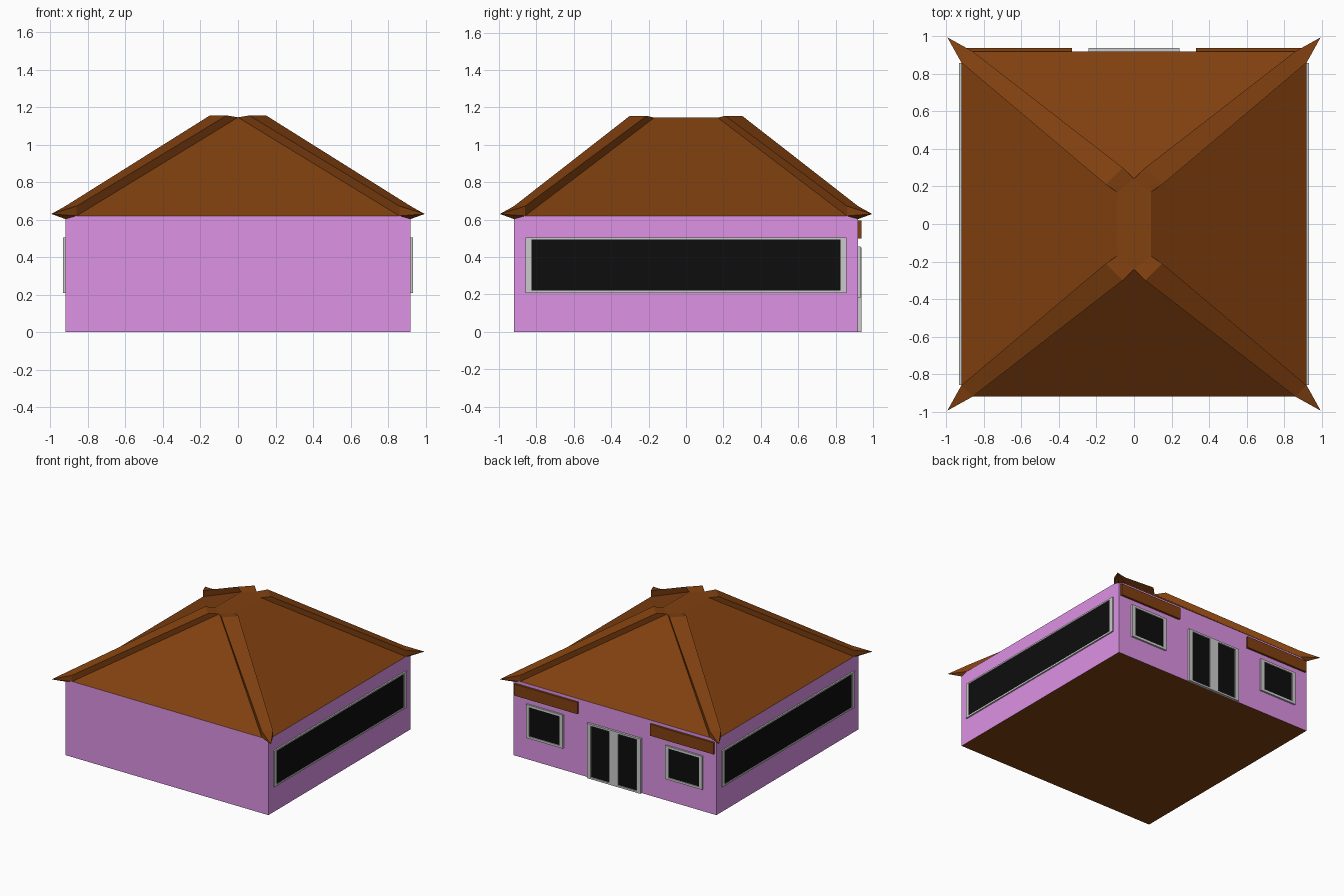
import bpy, bmesh

if "Cube" in bpy.data.objects:
    bpy.data.objects.remove(bpy.data.objects["Cube"])


def material(name, rgb):
    m = bpy.data.materials.new(name)
    m.diffuse_color = (*rgb, 1)
    m.use_nodes = True
    m.node_tree.nodes["Principled BSDF"].inputs["Base Color"].default_value = m.diffuse_color
    return m


WALL = material("wall_pink", (0.72, 0.29, 0.78))
BROWN = material("roof_brown", (0.22, 0.052, 0.005))
BLACK = material("dark_glass", (0.004, 0.004, 0.004))
W, EAVE, TOP = 0.92, 0.62, 1.145


def finish(bm, name, mat=None):
    bmesh.ops.recalc_face_normals(bm, faces=bm.faces)
    me = bpy.data.meshes.new(name)
    bm.to_mesh(me)
    bm.free()
    ob = bpy.data.objects.new(name, me)
    bpy.context.collection.objects.link(ob)
    if mat:
        me.materials.append(mat)
    return ob


def add_box(bm, lo, hi):
    vs = bmesh.ops.create_cube(bm, size=1)["verts"]
    for v in vs:
        v.co = [hi[i] if v.co[i] > 0 else lo[i] for i in range(3)]


def on_wall(bm, side, u0, u1, z0, z1, depth):
    """Box standing out from a wall; u runs along that wall."""
    n = sorted((W - 0.01, W + depth))
    if side == "back":
        add_box(bm, (u0, n[0], z0), (u1, n[1], z1))
    elif side == "right":
        add_box(bm, (n[0], u0, z0), (n[1], u1, z1))
    else:
        add_box(bm, (-n[1], u0, z0), (-n[0], u1, z1))


def window(name, side, u0, u1, z0, z1, bu, bz, depth, mullion=0):
    frame, glass = bmesh.new(), bmesh.new()
    on_wall(frame, side, u0, u0 + bu, z0, z1, depth)
    on_wall(frame, side, u1 - bu, u1, z0, z1, depth)
    on_wall(frame, side, u0 + bu, u1 - bu, z0, z0 + bz, depth)
    on_wall(frame, side, u0 + bu, u1 - bu, z1 - bz, z1, depth)
    if mullion:
        c = (u0 + u1) / 2
        on_wall(frame, side, c - mullion, c + mullion, z0 + bz, z1 - bz, depth)
    on_wall(glass, side, u0 + bu, u1 - bu, z0 + bz, z1 - bz, depth * 0.5)
    finish(frame, name + "_frame")
    finish(glass, name + "_glass", BLACK)


# Wall block with brown underside
bm = bmesh.new()
add_box(bm, (-W, -W, 0), (W, W, EAVE))
walls = finish(bm, "walls", WALL)
walls.data.materials.append(BROWN)
for p in walls.data.polygons:
    if p.normal.z < -0.5:
        p.material_index = 1

# Main hipped roof
bm = bmesh.new()
for sx in (-1, 1):
    for sy in (-1, 1):
        for x, y, z in ((W, 0.86, EAVE), (0.86, W, EAVE), (0.09, 0.17, TOP)):
            bm.verts.new((sx * x, sy * y, z))
for y in (-0.24, 0.24):
    bm.verts.new((0, y, TOP))
bmesh.ops.convex_hull(bm, input=bm.verts)
bmesh.ops.dissolve_limit(bm, angle_limit=0.01, verts=bm.verts, edges=bm.edges)
finish(bm, "roof", BROWN)

# Raised hip caps with pointed eave tips, mirrored to all four corners
pts = [(0.15, 0.21, 1.155), (0.06, 0.30, 1.155),      # upper end of cap
       (W, 0.86, 0.672), (0.86, W, 0.672),            # lower end of cap
       (0.995, 0.995, 0.63), (W, W, 0.603),           # tip and underside
       (W, 0.86, EAVE), (0.86, W, EAVE),              # eave line
       (0.09, 0.17, TOP), (0, 0.24, TOP)]             # foot on flat top
faces = [(0, 1, 3, 2), (2, 3, 4), (2, 4, 6), (3, 7, 4), (4, 5, 6), (4, 7, 5),
         (5, 7, 6), (0, 2, 6, 8), (1, 9, 7, 3), (0, 8, 9, 1), (6, 7, 9, 8)]
bm = bmesh.new()
for sx in (-1, 1):
    for sy in (-1, 1):
        vs = [bm.verts.new((sx * x, sy * y, z)) for x, y, z in pts]
        for f in faces:
            bm.faces.new([vs[i] for i in f])
finish(bm, "hip_caps", BROWN)

# Long side windows
for side in ("left", "right"):
    window(side + "_window", side, -0.857, 0.857, 0.208, 0.505, 0.032, 0.012, 0.012)

# Back door, windows and the boards above them
window("back_door", "back", -0.243, 0.243, 0, 0.45, 0.035, 0.015, 0.018, 0.04)
for tag, s in (("left", 1), ("right", -1)):
    u = sorted((s * 0.465, s * 0.80))
    window("back_window_" + tag, "back", *u, 0.18, 0.455, 0.03, 0.018, 0.014)
    bm = bmesh.new()
    b = sorted((s * 0.33, s * 0.905))
    on_wall(bm, "back", *b, 0.50, 0.595, 0.017)
    finish(bm, "back_board_" + tag, BROWN)
